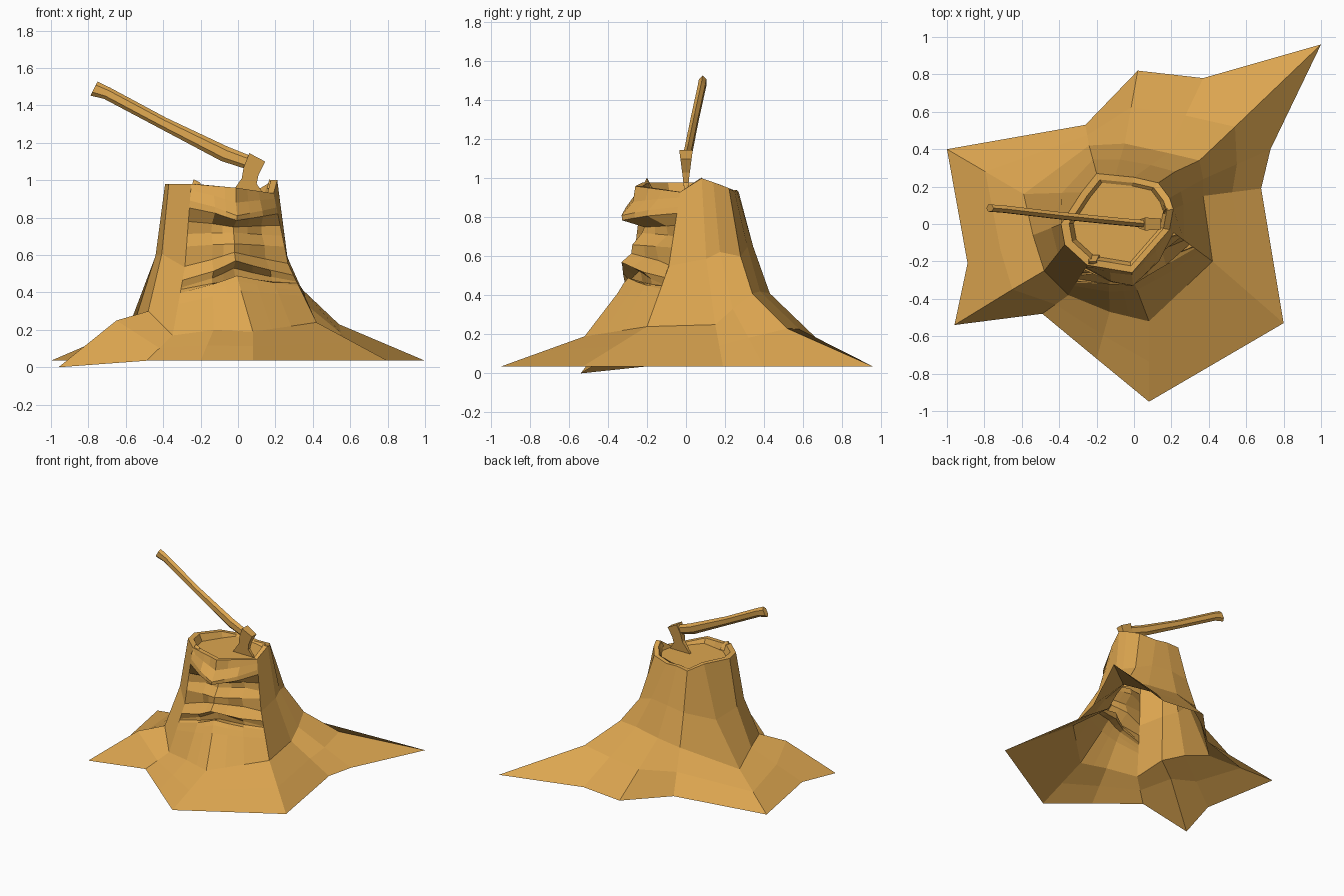
import bpy
import bmesh
from mathutils import Vector

default_cube = bpy.data.objects.get("Cube")
if default_cube:
    bpy.data.objects.remove(default_cube, do_unlink=True)

# One warm wood colour for everything
wood = bpy.data.materials.new("warm_wood")
wood.use_nodes = True
wood_colour = (0.72, 0.38, 0.08, 1)
wood.diffuse_color = wood_colour
wood.node_tree.nodes["Principled BSDF"].inputs["Base Color"].default_value = wood_colour


def finish(name, bm, recalculate=True):
    """Turn a bmesh into a flat shaded, wood coloured object."""
    if recalculate:
        bmesh.ops.recalc_face_normals(bm, faces=bm.faces[:])
    mesh = bpy.data.meshes.new(name)
    bm.to_mesh(mesh)
    bm.free()
    mesh.materials.append(wood)
    obj = bpy.data.objects.new(name, mesh)
    bpy.context.collection.objects.link(obj)
    return obj


def loft(name, rings, cap_start=True, gap=()):
    """Skin closed rings and cap them, leaving out any (ring, column) in the gap."""
    bm = bmesh.new()
    loops = [[bm.verts.new(point) for point in ring] for ring in rings]
    count = len(loops[0])
    for level, (lower, upper) in enumerate(zip(loops, loops[1:])):
        for i in range(count):
            j = (i + 1) % count
            if (level, i) not in gap:
                bm.faces.new((lower[i], lower[j], upper[j], upper[i]))
    if cap_start:
        bm.faces.new(loops[0])
    bm.faces.new(loops[-1])
    return finish(name, bm)


def sheet(name, rows):
    """Skin an open grid of rows running left to right, from the bottom up."""
    bm = bmesh.new()
    grid = [[bm.verts.new(point) for point in row] for row in rows]
    for lower, upper in zip(grid, grid[1:]):
        for i in range(len(lower) - 1):
            bm.faces.new((lower[i], lower[i + 1], upper[i + 1], upper[i]))
    return finish(name, bm, recalculate=False)


def hull(name, points):
    """Wrap a faceted solid around a few points."""
    bm = bmesh.new()
    for point in points:
        bm.verts.new(point)
    bmesh.ops.convex_hull(bm, input=bm.verts[:])
    return finish(name, bm)


def blend(start, end, flat_amount, height_amount):
    """Mix two points, with separate amounts for plan position and height."""
    mixed = start.lerp(end, flat_amount)
    mixed.z = start.z + (end.z - start.z) * height_amount
    return mixed


# Stump: spreading root outline, knees where the roots rise, and the cut rim
ground = 0.035
root_outline = [Vector((x, y, ground)) for x, y in (
    (.08, -.95), (.8, -.53), (.68, .19), (.73, .4), (1, .96), (.37, .78),
    (.02, .82), (-.26, .53), (-1, .4), (-.89, -.21), (-.96, -.54),
    (-.49, -.48), (-.2, -.72))]
root_outline[10].z = 0

knees = [Vector(point) for point in (
    (.08, -.52, .19), (.42, -.2, .24), (.37, .15, .25), (.37, .24, .33),
    (.35, .34, .41), (.18, .38, .42), (-.05, .43, .41), (-.24, .42, .38),
    (-.59, .16, .2), (-.54, -.06, .28), (-.48, -.25, .3), (-.35, -.38, .17),
    (-.13, -.47, .2))]

rim = [Vector(point) for point in (
    (-.01, -.26, .96), (.19, -.03, .93), (.21, .08, 1), (.19, .14, .98),
    (.13, .22, .95), (0, .25, .93), (-.1, .26, .94), (-.2, .27, .93),
    (-.28, .17, .97), (-.39, 0, .98), (-.37, -.11, .98), (-.25, -.22, .98),
    (-.13, -.24, .97))]

# Root crests bend between knee and tip
root_slopes = [outer.lerp(knee, 0.5) for outer, knee in zip(root_outline, knees)]
root_slopes[4] = Vector((0.54, 0.52, 0.23))
root_slopes[10] = Vector((-0.65, -0.35, 0.25))

# The back of the waist stays fuller than the front
waist = [blend(knee, top, 0.5 if knee.y > 0.3 else 0.66, 0.45)
         for knee, top in zip(knees, rim)]
waist[0] = Vector((-0.03, -0.22, 0.56))
waist[4] = Vector((0.22, 0.28, 0.6))
waist[-1] = Vector((-0.14, -0.24, 0.55))

trunk_axis = Vector((-0.06, 0.02, 0))


def shrink(points, scale, height=None):
    """Pull a ring towards the trunk axis, optionally levelling it."""
    result = []
    for point in points:
        moved = trunk_axis.lerp(point, scale)
        moved.z = point.z if height is None else height
        result.append(moved)
    return result


cut_height = 0.925
face_gap = [(level, column) for level in (2, 3) for column in (11, 12, 0)]
loft("stump", [root_outline, root_slopes, knees, waist, rim,
               shrink(rim, 0.87), shrink(rim, 0.8, cut_height)],
     cap_start=False, gap=face_gap)

# Face: a carved sheet filling the front of the trunk
columns = (-1, -.6, -.3, 0, .3, .6, 1)


def across_front(ring, u):
    """Point on the front of a trunk ring, u running from -1 to 1."""
    if u > 0:
        return ring[0].lerp(ring[1], u)
    if u > -0.6:
        return ring[0].lerp(ring[12], -u / 0.6)
    return ring[12].lerp(ring[11], (-u - 0.6) / 0.4)


def front_point(u, height):
    """Point on the plain trunk front at a height measured on the centre line."""
    middle = waist[0].z
    lower, upper = (knees, waist) if height < middle else (waist, rim)
    amount = (height - lower[0].z) / (upper[0].z - lower[0].z)
    return across_front(lower, u).lerp(across_front(upper, u), amount)


def carve(height, center, side, droop):
    """One face row, pushed out at its centre and sides, bent at its ends."""
    row = []
    for u in columns:
        reach = abs(u)
        share = min(1, reach / 0.6)
        push = 0 if reach == 1 else center * (1 - share) + side * share
        row.append(front_point(u, height + droop * reach)
                   + Vector((0.15, -1, 0)) * push)
    return row


features = {
    "beard_top": (.41, .01, .01, -.05),
    "lip_front": (.46, .02, .01, -.07),
    "lip_top": (.49, .02, .01, -.07),
    "mouth_floor": (.47, -.07, -.02, -.03),
    "mouth_roof": (.53, -.01, 0, -.08),
    "moustache": (.57, .11, .06, -.08),
    "nose_base": (.615, .055, 0, -.05),
    "nose_tip": (.66, .045, .02, 0),
    "eye_floor": (.72, -.01, -.04, 0),
    "eye_roof": (.75, -.025, -.03, .03),
    "brow_under": (.785, .085, .07, .06),
    "brow_crest": (.81, .085, .065, .07),
    "forehead": (.88, .02, .02, .05),
}
sheet("face", [[across_front(knees, u) for u in columns]]
      + [carve(*feature) for feature in features.values()]
      + [[across_front(rim, u) for u in columns]])

# Bark splinters standing on the rim
for name, spot, width in (("left_splinter", (.18, .08, .98), .025),
                          ("right_splinter", (-.22, -.2, .97), .035)):
    center = Vector(spot)
    hull(name, [center + Vector((sx * width, sy * width, -width)) for sx in (-1, 1)
                for sy in (-1, 1)] + [center + Vector((-width / 2, 0, width)),
                                      center + Vector((width / 2, 0, width / 2))])

# Axe handle: six sided shaft with a swollen grip
handle_path = [((-.77, .085, 1.49), .042), ((-.7, .08, 1.465), .034),
               ((-.4, .045, 1.305), .033), ((-.07, .012, 1.14), .042),
               ((.07, 0, 1.09), .037)]
handle_across = Vector((0.46, 0, 0.89))
handle_side = Vector((0, 0.019, 0))
handle_rings = []
for spot, half in handle_path:
    center, across = Vector(spot), handle_across * half
    handle_rings.append([center + across * a + handle_side * b for a, b in (
        (1, 0), (.5, 1), (-.5, 1), (-1, 0), (-.5, -1), (.5, -1))])
loft("axe_handle", handle_rings)

# Axe head: side profile, thick at the poll and thin at the cutting edge
head_profile = [(.06, 1.145), (.145, 1.1), (.11, 1.03), (.1, .98),
                (.15, .91), (-.05, .91), (.02, 1.01), (.03, 1.07)]


def head_side(direction):
    return [(x, direction * (0.006 + 0.13 * max(0, z - cut_height)), z)
            for x, z in head_profile]


loft("axe_head", [head_side(-1), head_side(1)])
